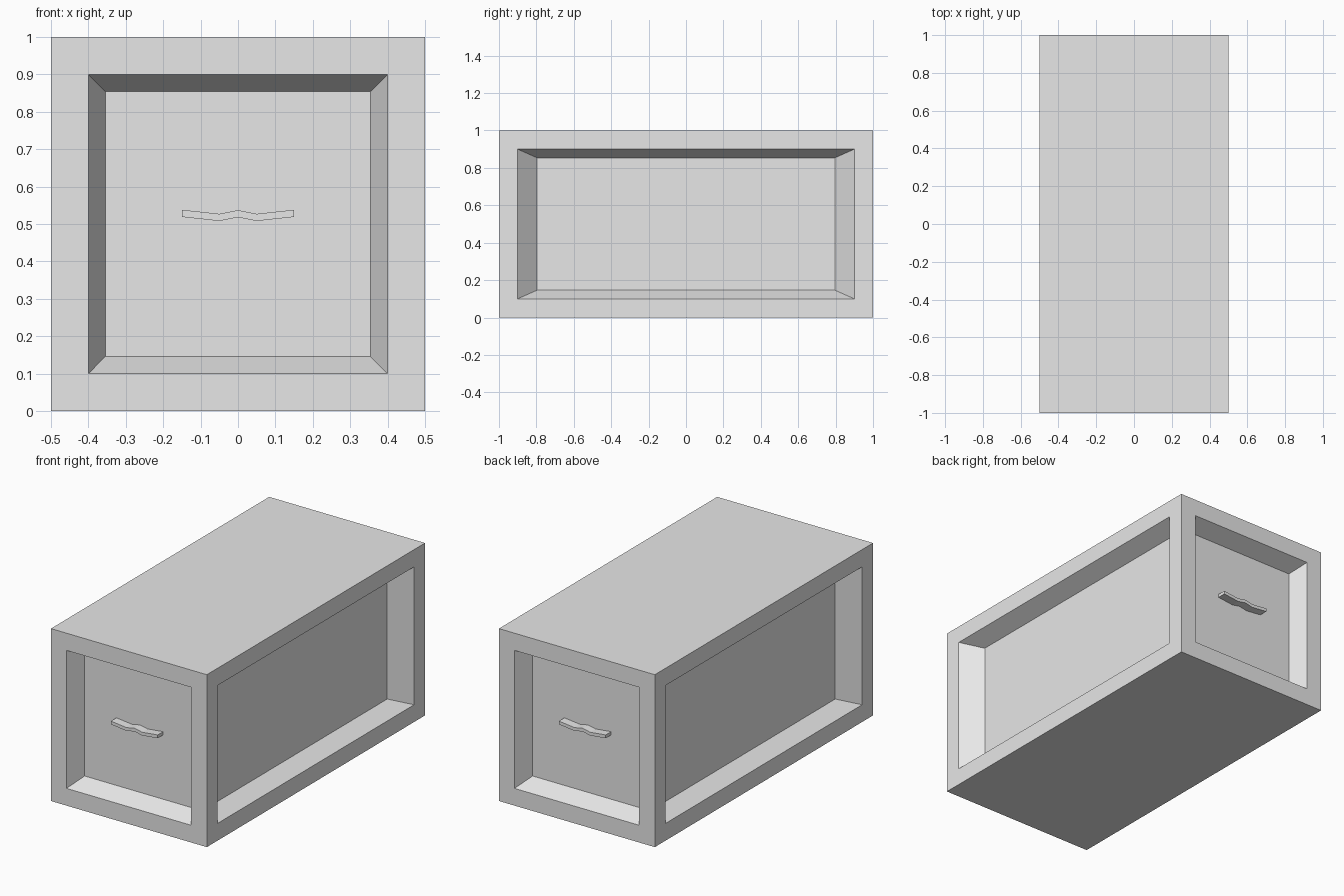
import bpy, bmesh
from mathutils import Vector

if "Cube" in bpy.data.objects:
    bpy.data.objects.remove(bpy.data.objects["Cube"], do_unlink=True)

FRAME = 0.1      # border width around each recess
DEPTH = 0.1      # recess depth
TAPER = 0.885    # recess floor size relative to its opening

grey = bpy.data.materials.new("light_grey")
grey.use_nodes = True
grey.diffuse_color = (0.8, 0.8, 0.8, 1)
grey.node_tree.nodes["Principled BSDF"].inputs["Base Color"].default_value = (0.8, 0.8, 0.8, 1)


def finish(bm, name):
    bmesh.ops.recalc_face_normals(bm, faces=bm.faces)
    mesh = bpy.data.meshes.new(name)
    bm.to_mesh(mesh)
    bm.free()
    mesh.materials.append(grey)
    obj = bpy.data.objects.new(name, mesh)
    bpy.context.collection.objects.link(obj)
    return obj


# Drawer body: long box with a tapered recess in each upright face
bm = bmesh.new()
bmesh.ops.create_cube(bm, size=1)
bmesh.ops.scale(bm, vec=(1, 2, 1), verts=bm.verts)
bmesh.ops.translate(bm, vec=(0, 0, 0.5), verts=bm.verts)
bm.normal_update()
for face in [f for f in bm.faces if abs(f.normal.z) < 0.5]:
    normal = face.normal.copy()
    bmesh.ops.inset_individual(bm, faces=[face], thickness=FRAME, use_even_offset=True)
    floor = bmesh.ops.extrude_discrete_faces(bm, faces=[face])["faces"][0]
    centre = floor.calc_center_median()
    for v in floor.verts:
        v.co = centre + (v.co - centre) * TAPER - normal * DEPTH
finish(bm, "drawer_body")

# Handles: shallow wavy bar standing on the recess floor at each end
half = [(0.15, 0.538), (0.05, 0.527), (0, 0.537)]
upper = [(-x, z) for x, z in half] + half[1::-1]
lower = [(x, z - 0.019) for x, z in reversed(upper)]
for side, name in ((-1, "front_handle"), (1, "back_handle")):
    bm = bmesh.new()
    ring = [bm.verts.new((x, side * 0.9, z)) for x, z in upper + lower]
    base = bm.faces.new(ring)
    ext = bmesh.ops.extrude_face_region(bm, geom=[base], use_keep_orig=True)
    moved = [g for g in ext["geom"] if isinstance(g, bmesh.types.BMVert)]
    bmesh.ops.translate(bm, vec=Vector((0, side * 0.05, 0)), verts=moved)
    finish(bm, name)
